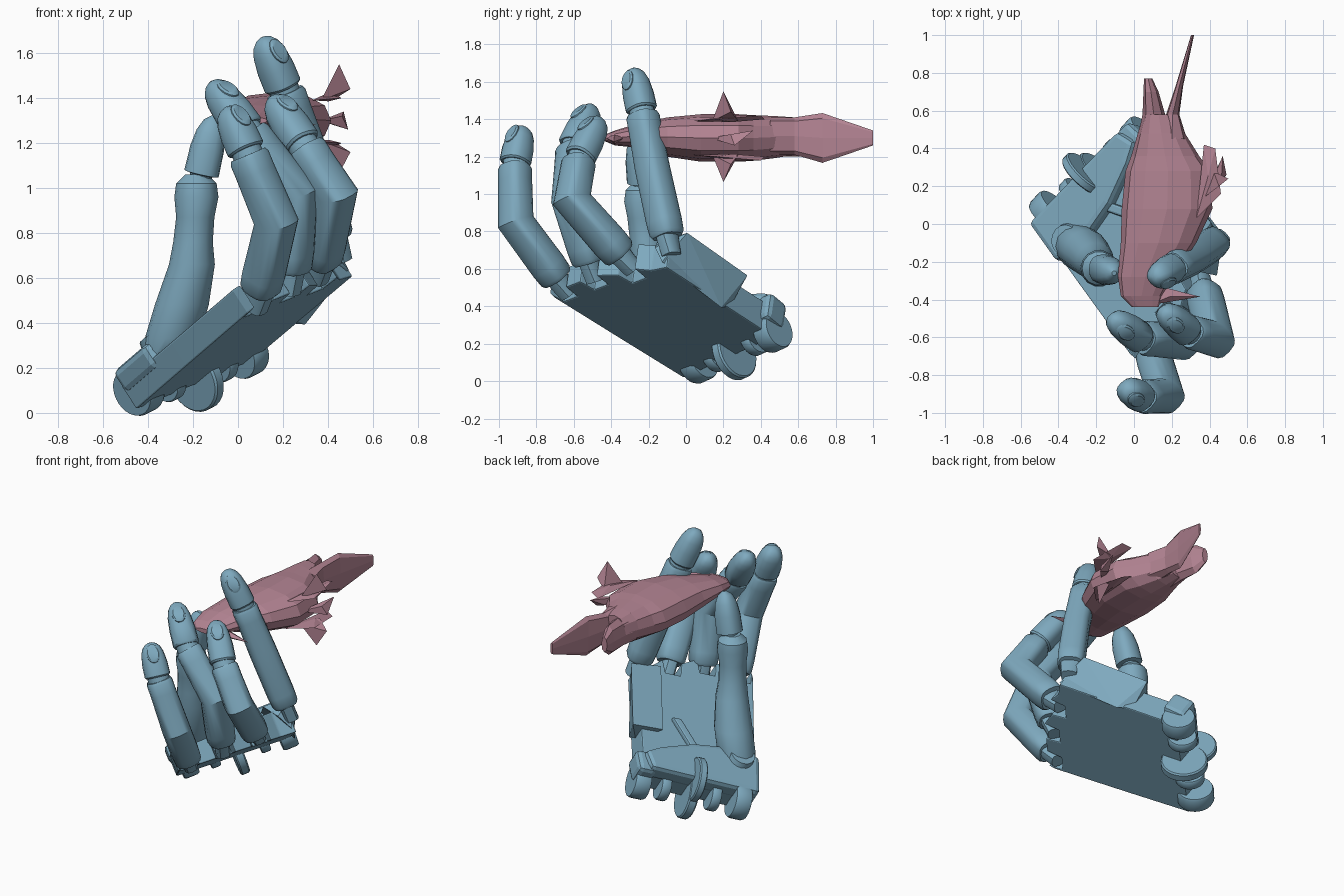
import bpy, bmesh, math
from mathutils import Vector as V

if "Cube" in bpy.data.objects:
    bpy.data.objects.remove(bpy.data.objects["Cube"])


def material(name, color):
    m = bpy.data.materials.new(name)
    m.diffuse_color = color
    m.use_nodes = True
    m.node_tree.nodes["Principled BSDF"].inputs["Base Color"].default_value = m.diffuse_color
    return m


BLUE = material("blue_shell", (0.21, 0.40, 0.52, 1))
PINK = material("pink_fish", (0.45, 0.23, 0.29, 1))

# Palm frame: F toward fingers, S across knuckles, N out of the palm
K = V((0.09, -0.67, 0.50))
F = V((0.54, -0.70, 0.455)).normalized()
S = V((0.64, 0.70, 0.32))
S = (S - F * S.dot(F)).normalized()
N = F.cross(S)


def P(u, v, w):
    return K + F * u + S * v + N * w


def finish(name, bm, mat, angle=None):
    bmesh.ops.recalc_face_normals(bm, faces=bm.faces)
    me = bpy.data.meshes.new(name)
    bm.to_mesh(me)
    bm.free()
    ob = bpy.data.objects.new(name, me)
    bpy.context.collection.objects.link(ob)
    me.materials.append(mat)
    if angle:
        bpy.ops.object.select_all(action='DESELECT')
        bpy.context.view_layer.objects.active = ob
        ob.select_set(True)
        bpy.ops.object.shade_smooth_by_angle(angle=math.radians(angle))
    return ob


def loft(name, rings, mat=BLUE, sides=16, pw=2.0, angle=35):
    """Skin superellipse rings (centre, axis_a, axis_b)."""
    bm = bmesh.new()
    loops = []
    for c, a, b in rings:
        loop = []
        for i in range(sides):
            t = 2 * math.pi * i / sides
            ca, sa = math.cos(t), math.sin(t)
            x = math.copysign(abs(ca) ** (2 / pw), ca)
            y = math.copysign(abs(sa) ** (2 / pw), sa)
            loop.append(bm.verts.new(c + a * x + b * y))
        loops.append(loop)
    for p, q in zip(loops, loops[1:]):
        for i in range(sides):
            j = (i + 1) % sides
            bm.faces.new((p[i], p[j], q[j], q[i]))
    bm.faces.new(loops[0])
    bm.faces.new(loops[-1])
    return finish(name, bm, mat, angle)


def hull(name, pts, mat):
    bm = bmesh.new()
    for p in pts:
        bm.verts.new(p)
    bmesh.ops.convex_hull(bm, input=bm.verts[:])
    return finish(name, bm, mat)


def plate(name, outline, w0, w1, bevel=0.012, slope=0.0):
    """Extrude a (u, v) outline in the palm frame; slope tilts the lower face."""
    bm = bmesh.new()
    lo = [bm.verts.new(P(u, v, w0 - slope * v)) for u, v in outline]
    hi = [bm.verts.new(P(u, v, w1)) for u, v in outline]
    bm.faces.new(lo)
    bm.faces.new(hi)
    for i in range(len(lo)):
        j = (i + 1) % len(lo)
        bm.faces.new((lo[i], lo[j], hi[j], hi[i]))
    mod = finish(name, bm, BLUE).modifiers.new("bevel", 'BEVEL')
    mod.width, mod.segments = bevel, 2


def disc(name, u, v, w, r, half):
    rings = [(P(u, v + o * half, w), F * r * k, N * r * k)
             for o, k in ((-1, .94), (-.7, 1), (.7, 1), (1, .94))]
    loft(name, rings, sides=28)


def cross_axes(d):
    a = (S - d * S.dot(d)).normalized()
    return a, -d.cross(a)          # across, outward


def finger(name, base, mid, joint, tip, r):
    base, mid, joint, tip = map(V, (base, mid, joint, tip))
    d1, d2, d3 = [(q - p).normalized() for p, q in ((base, mid), (mid, joint), (joint, tip))]
    a1, o1 = cross_axes(d1)
    a2, o2 = cross_axes(d2)
    a3, o3 = cross_axes(d3)
    am, om = cross_axes((d1 + d2).normalized())
    miter = 1 / math.cos(d1.angle(d2) / 2)
    # bent lower shell
    rings = [(base + d1 * l, a1 * r * k, o1 * r * k)
             for l, k in ((.045, .85), (.065, .98), (.13, 1.02))]
    rings.append((mid, am * r * 1.02, om * r * miter * .97))
    rings += [(joint - d2 * l, a2 * r * k, o2 * r * k) for l, k in ((.1, .95), (.03, .95), (.012, .86))]
    loft(name + "_shell", rings, pw=2.9)
    # knuckle hinge and core between shells
    loft(name + "_hinge", [(base - d1 * .06, a1 * .045, o1 * .05),
                           (base + d1 * .08, a1 * .045, o1 * .07)], sides=12, pw=3)
    loft(name + "_core", [(joint - d2 * .04, a2 * r * .8, o2 * r * .8),
                          (joint + d3 * .04, a3 * r * .8, o3 * r * .8)])
    # fingertip
    L = (tip - joint).length
    prof = ((.03, .84), (.07, .93), (.4, .92), (.7, .81), (.86, .65), (.96, .4), (1, .15))
    loft(name + "_tip", [(joint + d3 * L * t, a3 * r * k, o3 * r * k) for t, k in prof], pw=2.5)
    # nail
    c = joint + d3 * L * .70 + o3 * r * .76
    t = (d3 - o3 * .3).normalized()
    n = t.cross(a3)
    n = n if n.dot(o3) > 0 else -n
    loft(name + "_nail", [(c + n * h, a3 * .042 * k, t * .06 * k)
                          for h, k in ((-.02, 1), (.0, 1), (.008, .8))])


# Palm slab with notches for the finger hinges
front = [(-0.03, -0.07)]
for v, u in ((0, 0), (.235, 0), (.467, -.06)):
    front += [(u + .02, v - .06), (u - .08, v - .05), (u - .08, v + .05), (u + .02, v + .065)]
plate("palm", [(-.98, -.04), (-.55, -.055)] + front + [(-.1, .6), (-.12, .70), (-.9, .70), (-.94, .65)],
      -.03, .10, slope=.06)
hull("little_finger_plate", [P(*p) for p in (
    (-.17, .77, .15), (-.63, .77, .13), (-.08, .63, .06), (-.1, .68, -.04),
    (-.54, .70, -.10), (-.62, .68, -.04), (-.14, .57, .15), (-.62, .57, .13))], BLUE)
plate("thumb_mount", [(-.98, -.05), (-.96, .67), (-.84, .71), (-.78, .6), (-.7, .38), (-.66, .1), (-.7, -.06)],
      .05, .17, .03)
plate("wrist_bracket", [(-.97, .62), (-.97, .74), (-.82, .76), (-.82, .62)], -.02, .14, .03)
plate("palm_rib", [(-.75, .3), (-.75, .36), (-.5, .5), (-.5, .44)], .09, .13)

# Wrist hinge discs
for i, (u, v, w, r, h) in enumerate(((-.985, .05, .05, .115, .05), (-.965, .36, -.03, .145, .03),
                                     (-.97, .21, .02, .09, .03), (-.95, .53, -.01, .09, .03),
                                     (-.94, .68, -.03, .105, .05), (-.95, .36, .12, .14, .025))):
    disc("wrist_disc_%d" % (i + 1), u, v, w, r, h)

# Four fingers
finger("index_finger", (.09, -.66, .51), (.17, -.91, .85), (.04, -.915, 1.16), (-.05, -.875, 1.36), .086)
finger("middle_finger", (.23, -.50, .59), (.26, -.62, .97), (.04, -.605, 1.25), (-.12, -.50, 1.47), .088)
finger("ring_finger", (.36, -.32, .64), (.43, -.61, .97), (.29, -.57, 1.19), (.15, -.46, 1.405), .088)
finger("little_finger", (.44, -.09, .73), (.31, -.18, 1.14), (.205, -.235, 1.44), (.11, -.285, 1.67), .085)

# Thumb: contoured lower link and separate tip
X, Y = V((1, 0, 0)), V((0, 1, 0))
link = ((-.34, -.09, .21, .04), (-.33, -.10, .24, .09), (-.295, -.12, .33, .12), (-.25, -.15, .48, .12),
        (-.205, -.20, .66, .102), (-.20, -.215, .76, .088), (-.19, -.23, .87, .085), (-.185, -.235, .96, .098),
        (-.185, -.235, 1.02, .09), (-.185, -.235, 1.06, .05))
loft("thumb_link", [(V(p[:3]), X * p[3], Y * p[3]) for p in link], sides=14)
loft("thumb_hinge", [(P(-.78, .08, .06), F * .09, S * .09), (P(-.73, .07, .2), F * .08, S * .08)])
a, b = V((-.17, -.235, 1.03)), V((-.105, -.26, 1.32))
d = (b - a).normalized()
sx = (X - d * X.dot(d)).normalized()
loft("thumb_tip", [(a.lerp(b, t), sx * k, d.cross(sx) * k) for t, k in
                   ((0, .045), (.1, .05), (.12, .078), (.5, .076), (.75, .064), (.92, .042), (1, .012))],
     pw=2.4)


# Fish lying on its side: rings of (y, x centre, x half, z centre, z half)
def fish_loft(name, rows, sides, pw=2.0):
    loft(name, [(V((cx, y, cz)), X * hx, V((0, 0, hz))) for y, cx, hx, cz, hz in rows],
         PINK, sides, pw, None)


fish_loft("fish_body", [(-.44, .06, .07, 1.30, .015), (-.38, .04, .11, 1.30, .04), (-.28, .06, .145, 1.31, .06),
                        (-.1, .13, .2, 1.305, .105), (.08, .175, .24, 1.30, .127), (.28, .18, .225, 1.30, .127),
                        (.36, .165, .18, 1.30, .122), (.48, .145, .125, 1.305, .112),
                        (.58, .13, .08, 1.31, .10)], 12, 2.2)
fish_loft("tail_long_lobe", [(.45, .20, .08, 1.31, .10), (.58, .205, .035, 1.31, .10), (.73, .24, .02, 1.30, .133),
                             (1.0, .31, .008, 1.30, .04)], 8, 3)
fish_loft("tail_short_lobe", [(.46, .1, .08, 1.30, .10), (.58, .105, .06, 1.30, .10), (.70, .09, .04, 1.30, .10),
                              (.77, .075, .022, 1.30, .05)], 8)


def fin(name, pts, thick):
    """Thin faceted blade: hull of the outline plus a thickened middle."""
    pts = [V(p) for p in pts]
    c = sum(pts, V()) / len(pts)
    n = (pts[1] - pts[0]).cross(pts[2] - pts[0]).normalized() * thick
    hull(name, pts + [c + n, c - n], PINK)


# Paired side fins mirrored about the fish's middle plane
for side, sg in (("upper", 1), ("lower", -1)):
    top = .25 if sg > 0 else .235
    fin(side + "_fin", [(.37, .14, 1.3 + sg * .09), (.42, .28, 1.3 + sg * .09),
                        (.50, .24, 1.3 + sg * .14), (.45, .20, 1.3 + sg * top)], .015)
    fin(side + "_flipper", [(.33, .03, 1.3 + sg * .09), (.37, .42, 1.3 + sg * .10),
                            (.43, .40, 1.3 + sg * .12), (.46, .16, 1.3 + sg * .10)], .018)
fin("back_fin", [(.37, .13, 1.30), (.47, .36, 1.34), (.49, .26, 1.26)], .03)
fin("snout_fin", [(.08, -.43, 1.30), (.14, -.33, 1.30), (.35, -.385, 1.28)], .025)
